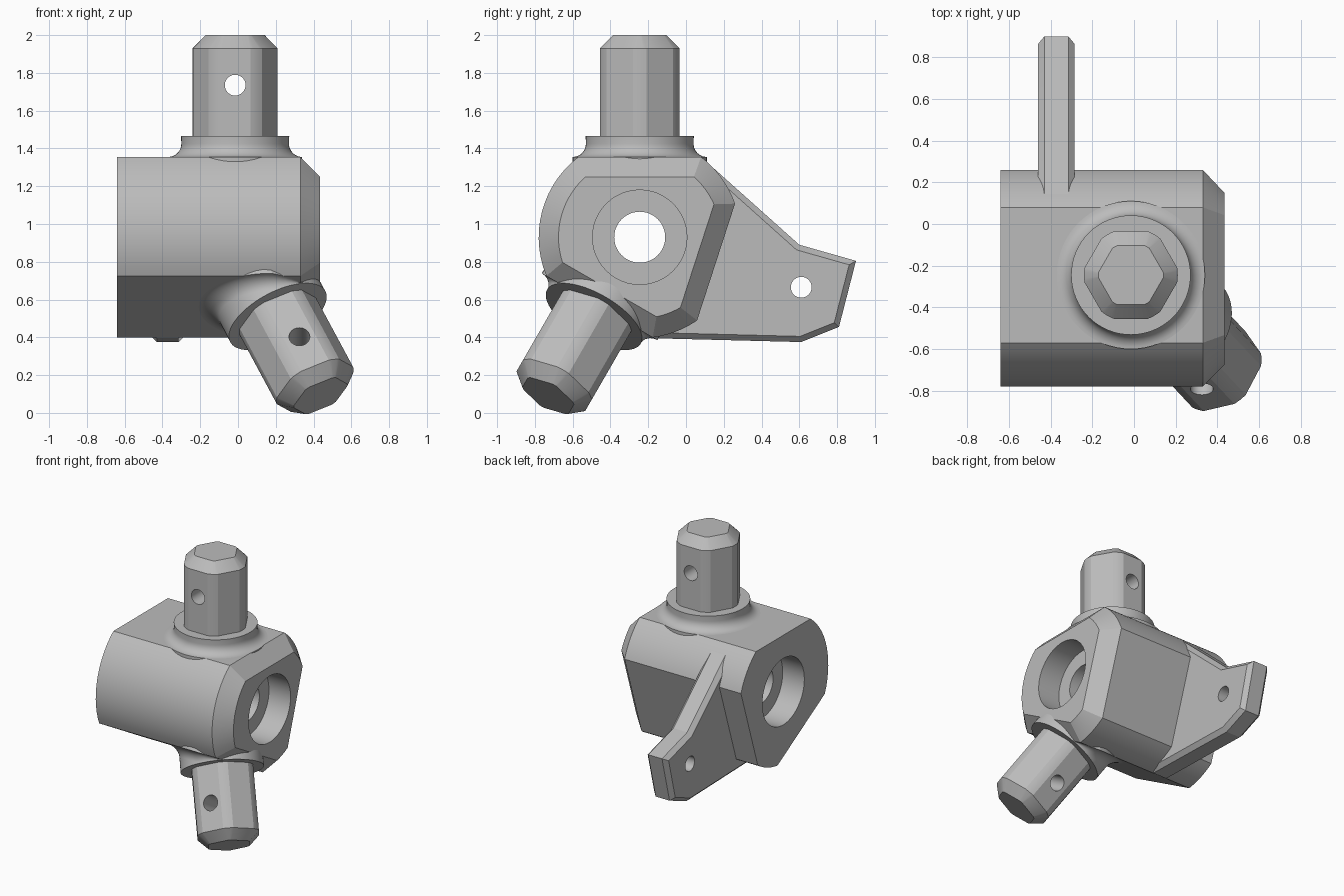
import bpy, bmesh
from math import sin, cos, acos, pi, radians
from mathutils import Vector, Matrix

cube = bpy.data.objects.get("Cube")
if cube:
    bpy.data.objects.remove(cube, do_unlink=True)

HUB = Vector((-0.015, -0.245, 0.93))   # point where all the axes meet
FLAT, ROUND = 0.425, 0.535             # flat distance and rounding radius of the body

grey = bpy.data.materials.new("plain grey")
grey.use_nodes = True
grey.diffuse_color = (0.5, 0.5, 0.5, 1)
grey.node_tree.nodes["Principled BSDF"].inputs["Base Color"].default_value = (0.5, 0.5, 0.5, 1)


def profile(normals, apothem, radius, segs):
    """Circle cut by flats facing the given angles."""
    half = acos(apothem / radius)
    points = []
    for i, n in enumerate(normals):
        nxt = normals[(i + 1) % len(normals)]
        start = radians(n) + half
        end = radians(nxt if nxt > n else nxt + 360) - half
        for k in range(segs + 1):
            a = start + (end - start) * k / segs
            points.append((radius * cos(a), radius * sin(a)))
    return points


def finish(name, bm):
    bmesh.ops.recalc_face_normals(bm, faces=bm.faces)
    mesh = bpy.data.meshes.new(name)
    bm.to_mesh(mesh)
    bm.free()
    mesh.materials.append(grey)
    obj = bpy.data.objects.new(name, mesh)
    bpy.context.collection.objects.link(obj)
    return obj


def loft(name, rings, matrix=Matrix()):
    """Skin a stack of rings and cap both ends."""
    bm = bmesh.new()
    loops = [[bm.verts.new(matrix @ Vector(p)) for p in ring] for ring in rings]
    n = len(loops[0])
    for a, b in zip(loops, loops[1:]):
        for i in range(n):
            j = (i + 1) % n
            bm.faces.new((a[i], a[j], b[j], b[i]))
    bm.faces.new(loops[0][::-1])
    bm.faces.new(loops[-1])
    return finish(name, bm)


def drill(obj, radius, centre, axis, length):
    """Cut a round hole."""
    turn = Vector(axis).to_track_quat('Z', 'Y').to_matrix().to_4x4()
    ring = [(radius * cos(i * pi / 24), radius * sin(i * pi / 24)) for i in range(48)]
    cutter = loft("hole_cutter", [[(x, y, z) for x, y in ring] for z in (-length / 2, length / 2)],
                  Matrix.Translation(centre) @ turn)
    cutter.hide_render = True
    mod = obj.modifiers.new("hole", 'BOOLEAN')
    mod.operation = 'DIFFERENCE'
    mod.solver = 'EXACT'
    mod.object = cutter
    select(obj)
    bpy.ops.object.modifier_apply(modifier=mod.name)
    bpy.data.objects.remove(cutter, do_unlink=True)


def select(obj):
    bpy.ops.object.select_all(action='DESELECT')
    obj.select_set(True)
    bpy.context.view_layer.objects.active = obj


def smooth(obj):
    select(obj)
    bpy.ops.object.shade_smooth_by_angle(angle=radians(20))


# Body: three-flat round block along x, chamfered on its left end
def body_ring(x, inset):
    pts = profile((90, 240, 342), FLAT - inset, ROUND - inset, 14)
    return [(x, HUB.y + u, HUB.z + v) for u, v in pts]


body = loft("body", [body_ring(-0.64, 0), body_ring(0.33, 0), body_ring(0.435, 0.105)])
drill(body, 0.135, (0, HUB.y, HUB.z), (1, 0, 0), 3)
for end in (-0.64, 0.435):
    drill(body, 0.25, (end, HUB.y, HUB.z), (1, 0, 0), 0.36)
smooth(body)


# Stubs: filleted round collar and chamfered six-sided shaft with a pin hole
def stub(name, turn, tilt):
    matrix = Matrix.Translation(HUB) @ Matrix.Rotation(turn, 4, 'X') @ Matrix.Rotation(tilt, 4, 'Y')
    radius, top, fillet, steps = 0.285, ROUND, 0.07, 8

    def collar_ring(step):
        ring = []
        for i in range(64):
            a = i * pi / 32
            base = (FLAT + radius * cos(a) * sin(tilt)) / cos(tilt)
            size = fillet * max(0, min(1, (top - base) / fillet))
            t = pi / 2 * max(step, 0) / steps
            r = radius + size * (1 - sin(t))
            z = (FLAT + r * cos(a) * sin(tilt)) / cos(tilt) + size * (1 - cos(t))
            z = min(z, top - 0.004)
            if step < 0:
                z = min(z - 0.045, 0.44)
            elif step > steps:
                z = top
            ring.append((r * cos(a), r * sin(a), z))
        return ring

    smooth(loft(name + "_collar", [collar_ring(s) for s in range(-1, steps + 2)], matrix))

    def shaft_ring(z, inset):
        pts = profile(range(30, 390, 60), 0.21 - inset, 0.225 - inset, 4)
        return [(x, y, z) for x, y in pts]

    shaft = loft(name + "_shaft", [shaft_ring(0.5, 0), shaft_ring(1.0, 0), shaft_ring(1.07, 0.069)], matrix)
    drill(shaft, 0.055, matrix @ Vector((0, 0, 0.805)), matrix.to_3x3() @ Vector((0, 1, 0)), 1)
    smooth(shaft)


stub("upper", 0, 0)
stub("lower", radians(150), radians(25))

# Fin: bevelled plate lever behind the body with a pin hole
outline = [(0.085, 1.35), (0.6, 0.89), (0.9, 0.805), (0.81, 0.455), (0.61, 0.375),
           (-0.17, 0.395), (-0.1, 0.5), (0.05, 0.7), (0.05, 1.2)]
bm = bmesh.new()
sides = [[bm.verts.new((x, y, z)) for y, z in outline] for x in (-0.46, -0.285)]
count = len(outline)
for i in range(count):
    j = (i + 1) % count
    bm.faces.new((sides[0][i], sides[0][j], sides[1][j], sides[1][i]))
for side in sides:
    bm.faces.new(side)
bmesh.ops.recalc_face_normals(bm, faces=bm.faces)
rims = [e for e in bm.edges if abs(e.verts[0].co.x - e.verts[1].co.x) < 0.01]
bmesh.ops.bevel(bm, geom=rims, offset=0.03, segments=1, affect='EDGES')
fin = finish("fin", bm)
drill(fin, 0.055, (-0.37, 0.61, 0.665), (1, 0, 0), 1)
smooth(fin)
